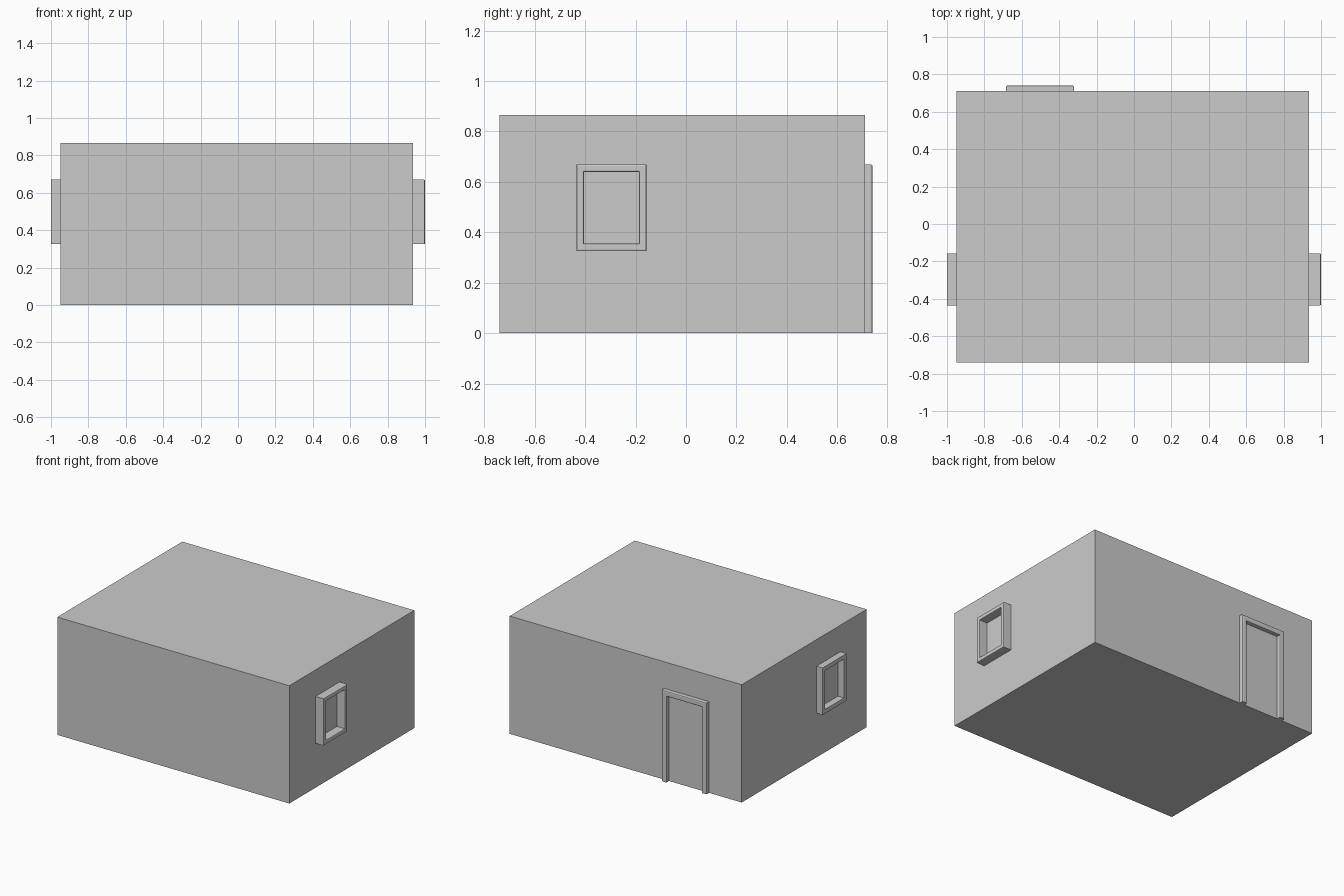
import bpy, bmesh
from mathutils import Vector

if "Cube" in bpy.data.objects:
    bpy.data.objects.remove(bpy.data.objects["Cube"])


def finish(bm, name):
    bmesh.ops.recalc_face_normals(bm, faces=bm.faces)
    mesh = bpy.data.meshes.new(name)
    bm.to_mesh(mesh)
    bm.free()
    obj = bpy.data.objects.new(name, mesh)
    bpy.context.collection.objects.link(obj)
    return obj


def box(name, lo, hi):
    bm = bmesh.new()
    bmesh.ops.create_cube(bm, size=1)
    for v in bm.verts:
        v.co = Vector([hi[i] if v.co[i] > 0 else lo[i] for i in range(3)])
    return finish(bm, name)


def frame(name, a0, a1, z0, z1, border, back, front, place, closed, bevel):
    """Rectangular trim extruded from depth 'back' to 'front'; open at the bottom unless closed."""
    b = border
    zi = z0 + b if closed else z0
    outer = [(a0, z0), (a0, z1), (a1, z1), (a1, z0)]
    inner = [(a0 + b, zi), (a0 + b, z1 - b), (a1 - b, z1 - b), (a1 - b, zi)]
    bm = bmesh.new()
    vo = [bm.verts.new(place(a, back, z)) for a, z in outer]
    vi = [bm.verts.new(place(a, back, z)) for a, z in inner]
    for i in range(4 if closed else 3):
        j = (i + 1) % 4
        bm.faces.new((vo[i], vo[j], vi[j], vi[i]))
    ext = bmesh.ops.extrude_face_region(bm, geom=bm.faces[:], use_keep_orig=True)
    top = {g for g in ext["geom"] if isinstance(g, bmesh.types.BMVert)}
    bmesh.ops.translate(bm, verts=list(top),
                        vec=Vector(place(0, front, 0)) - Vector(place(0, back, 0)))
    bmesh.ops.recalc_face_normals(bm, faces=bm.faces)
    # soften only the rim edges of the extruded face
    rim = [e for e in bm.edges if all(v in top for v in e.verts)
           and e.calc_face_angle(0) > 0.5
           and (closed or any(v.co.z > z0 + 0.01 for v in e.verts))]
    bmesh.ops.bevel(bm, geom=rim, offset=bevel, segments=2, profile=0.5, affect='EDGES')
    return finish(bm, name)


# Main block
box("building_body", (-0.95, -0.74, 0), (0.935, 0.71, 0.865))

# Window trims on both side walls; the left one keeps its softened rim in the wall
for name, back, front in (("right_window_frame", 0.93, 1.0),
                          ("left_window_frame", -1.0, -0.93)):
    frame(name, -0.435, -0.157, 0.325, 0.67, 0.03, back, front,
          lambda a, d, z: (d, a, z), True, 0.006)

# Door trim on the back wall
frame("door_frame", -0.685, -0.32, 0, 0.67, 0.04, 0.70, 0.74,
      lambda a, d, z: (a, d, z), False, 0.008)
